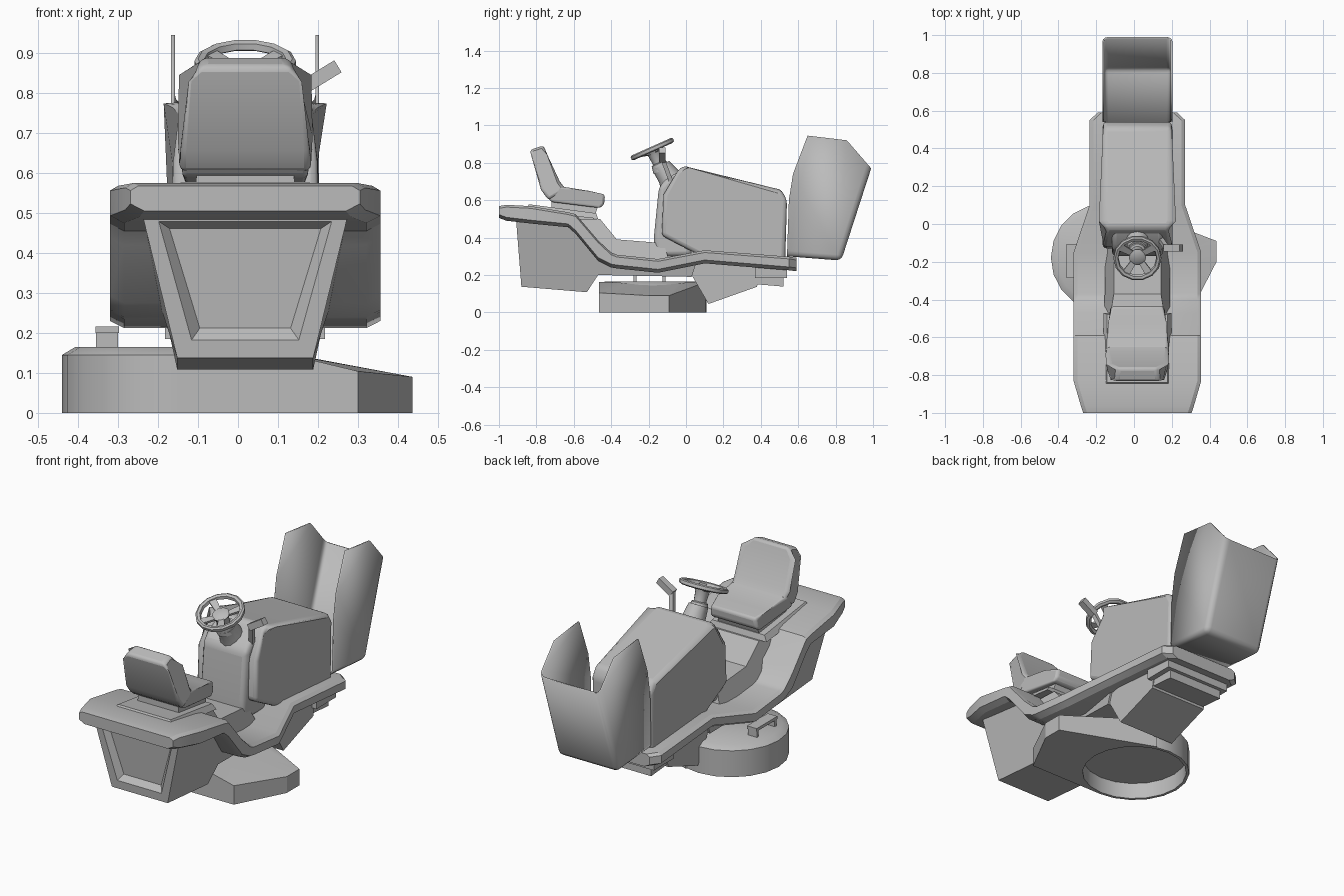
import bpy, bmesh, math
from mathutils import Vector, Matrix

if "Cube" in bpy.data.objects:
    bpy.data.objects.remove(bpy.data.objects["Cube"])

CX = 0.018  # body centreline
grey = bpy.data.materials.new("plain_grey")
grey.diffuse_color = (0.5, 0.5, 0.5, 1)
grey.use_nodes = True
grey.node_tree.nodes["Principled BSDF"].inputs["Base Color"].default_value = grey.diffuse_color


def finish(name, bm, bevel=0, segs=3, angle=35):
    bmesh.ops.recalc_face_normals(bm, faces=bm.faces)
    me = bpy.data.meshes.new(name)
    bm.to_mesh(me)
    bm.free()
    ob = bpy.data.objects.new(name, me)
    bpy.context.collection.objects.link(ob)
    me.materials.append(grey)
    if bevel:
        m = ob.modifiers.new("round", 'BEVEL')
        m.width, m.segments, m.limit_method = bevel, segs, 'ANGLE'
        m.angle_limit = math.radians(30)
    bpy.ops.object.select_all(action='DESELECT')
    ob.select_set(True)
    bpy.context.view_layer.objects.active = ob
    bpy.ops.object.shade_smooth_by_angle(angle=math.radians(angle))
    return ob


def prism_mesh(pts, w=0.1, cx=CX):
    """Side profile (y, z[, half width]) spanned across x."""
    bm = bmesh.new()
    sides = [[bm.verts.new((cx + s * (p[2] if len(p) > 2 else w), p[0], p[1])) for p in pts] for s in (-1, 1)]
    for s in sides:
        bm.faces.new(s)
    for i in range(len(pts)):
        j = (i + 1) % len(pts)
        bm.faces.new((sides[0][i], sides[0][j], sides[1][j], sides[1][i]))
    return bm


def prism(name, pts, w=0.1, cx=CX, bevel=0, segs=3):
    return finish(name, prism_mesh(pts, w, cx), bevel, segs)


def box(name, x, y, z, bevel=0):
    return prism(name, [(y[0], z[0]), (y[1], z[0]), (y[1], z[1]), (y[0], z[1])],
                 (x[1] - x[0]) / 2, (x[0] + x[1]) / 2, bevel)


def loft(bm, rings, closed=False):
    rows = [[bm.verts.new(p) for p in r] for r in rings]
    n = len(rows[0])
    for k in range(len(rows) if closed else len(rows) - 1):
        a, b = rows[k], rows[(k + 1) % len(rows)]
        for i in range(n):
            bm.faces.new((a[i], a[(i + 1) % n], b[(i + 1) % n], b[i]))
    if not closed:
        bm.faces.new(rows[0])
        bm.faces.new(rows[-1])


# Running board and rear fender: stations of (y, half width, bottom, top)
stations = [(-1.0, .287, .505, .568), (-.96, .30, .49, .575), (-.83, .338, .475, .568), (-.63, .338, .455, .535),
            (-.59, .338, .42, .525), (-.47, .338, .275, .385), (-.40, .338, .24, .32), (-.37, .338, .235, .308),
            (-.15, .338, .212, .285), (.1, .253, .262, .332), (.55, .253, .225, .298), (.59, .21, .22, .292)]
bm = bmesh.new()
loft(bm, [[(CX + x, y, z) for x, z in ((-w, t - .012), (-w + .02, t), (w - .02, t), (w, t - .012),
                                       (w, b + .018), (w - .035, b), (-w + .035, b), (-w, b + .018))]
          for y, w, b, t in stations])
finish("running_board", bm, angle=25)

# Central tunnel between seat and dash
prism("centre_tunnel", [(-.62, .50, .15), (-.46, .50, .14), (-.37, .39, .125), (-.12, .37, .125),
                        (-.08, .25, .17), (-.42, .25, .17), (-.60, .40, .175)])

# Rear body with recessed panel on the end face
bm = prism_mesh([(-.91, .515, .262), (-.88, .137, .17), (-.53, .108, .17), (-.47, .20, .19),
                 (.03, .19, .185), (.05, .25, .185), (-.40, .26, .21), (-.62, .49, .255)])
bm.normal_update()
bmesh.ops.recalc_face_normals(bm, faces=bm.faces)
end = min(bm.faces, key=lambda f: f.calc_center_median().y)
bmesh.ops.inset_region(bm, faces=[end], thickness=.058)
bmesh.ops.inset_region(bm, faces=[end], thickness=.034, depth=-.03)
finish("rear_body", bm)

# Front underframe and lower blocks
prism("front_underframe", [(.03, .20), (.12, .045), (.38, .137), (.40, .26), (.05, .28)], .175)
box("front_block_upper", (CX - .20, CX + .20), (.37, .54), (.185, .25))
prism("front_block_lower", [(.38, .15), (.52, .138), (.52, .22), (.38, .22)], .17)

# Seat and its mount
prism("seat_plate", [(-.86, .545, .18), (-.47, .50, .18), (-.48, .53, .16), (-.84, .578, .16)])
prism("seat_pedestal", [(-.72, .52, .13), (-.50, .48, .13), (-.47, .57, .12), (-.72, .61, .12)])
prism("seat_cushion", [(-.76, .635, .155), (-.72, .59, .16), (-.46, .558, .15), (-.438, .575, .14),
                       (-.433, .63, .135), (-.52, .65, .163), (-.66, .672, .163), (-.70, .70, .155)], bevel=.018)
prism("seat_backrest", [(-.775, .655, .165), (-.735, .60, .165), (-.64, .655, .163), (-.675, .70, .163),
                        (-.74, .84, .15), (-.762, .893, .105), (-.835, .868, .11), (-.825, .83, .152)], bevel=.016)

# Engine cowl and dash
prism("engine_cowl", [(-.015, .785, .165), (.02, .775, .182), (.51, .655, .18), (.54, .60, .185), (.53, .27, .185),
                      (.08, .30, .185), (-.13, .41, .185), (-.12, .63, .185), (-.045, .755, .175)], bevel=.022)
prism("dash", [(-.17, .30), (-.17, .42), (-.145, .67), (-.11, .71), (-.03, .76), (.03, .70), (.03, .30)],
      .135, bevel=.025)


# Steering assembly, built around a tilted axis
TILT = Matrix.Translation((CX, -.18, .873)) @ Matrix.Rotation(math.radians(24), 4, 'X')


def ring(r, z, n=14):
    return [TILT @ Vector((r * math.cos(2 * math.pi * i / n), r * math.sin(2 * math.pi * i / n), z)) for i in range(n)]


bm = bmesh.new()
loft(bm, [ring(r, z) for r, z in ((.127, -.008), (.127, .008), (.118, .014), (.104, .010), (.100, -.006), (.114, -.014))], True)
finish("steering_rim", bm, angle=50)
bm = bmesh.new()
loft(bm, [ring(r, z) for r, z in ((.05, -.125), (.043, -.085), (.032, -.08), (.036, -.03), (.046, -.012), (.03, -.004))])
finish("steering_hub", bm)
bm = bmesh.new()
for a in (35, 145, 235, 305):
    rot = Matrix.Rotation(math.radians(a), 4, 'Z')
    loft(bm, [[TILT @ rot @ Vector((x, y, z + dz)) for y, dz in ((-h, -.006), (h, -.006), (h, .006), (-h, .006))]
              for x, h, z in ((.025, .014, -.02), (.108, .02, 0))])
finish("steering_spokes", bm)
# Column from dash to wheel
bm = bmesh.new()
loft(bm, [[Vector((CX + r * math.cos(i * math.pi / 6), y + r * .9 * math.sin(i * math.pi / 6),
                   z + r * .5 * math.sin(i * math.pi / 6))) for i in range(12)]
          for r, y, z in ((.075, -.06, .67), (.06, -.09, .725), (.05, -.135, .785))])
finish("steering_column", bm)

# Hand lever
bm = bmesh.new()
d, n = Vector((.085, 0, .052)), Vector((-.009, 0, .015))
loft(bm, [[c + s * n + Vector((0, t, 0)) for s, t in ((-1, -.018), (1, -.018), (1, .018), (-1, .018))]
          for c in (Vector((.165, -.127, .815)), Vector((.165, -.127, .815)) + d)])
finish("hand_lever", bm)
bm = bmesh.new()
loft(bm, [[Vector((x + a, y + b, z)) for a, b in ((-.012, -.012), (.012, -.012), (.012, .012), (-.012, .012))]
          for x, y, z in ((.14, -.08, .70), (.172, -.127, .825))])
finish("lever_arm", bm)

# Open front shell: two sides, floor and end wall
bm = prism_mesh([(.54, .30), (.83, .277), (.99, .77), (.86, .92), (.65, .945), (.572, .74), (.55, .60)], .185)
bm.normal_update()
bmesh.ops.recalc_face_normals(bm, faces=bm.faces)
is_side = lambda f: abs(f.normal.x) > .9
is_wall = lambda f: f.normal.z < 0 and f.calc_center_median().z < .55 and f.calc_center_median().y > .6
bmesh.ops.delete(bm, geom=[f for f in bm.faces if not (is_side(f) or is_wall(f))], context='FACES')
inner = [e for e in bm.edges if len(e.link_faces) == 2]
bmesh.ops.bevel(bm, geom=inner, offset=.03, segments=3, profile=.5, affect='EDGES')
shell = finish("front_shell", bm, angle=40)
sol = shell.modifiers.new("thickness", 'SOLIDIFY')
sol.thickness, sol.offset = .009, -1

# Mower deck: hollow round pan
DX, DY, R = -.152, -.178, .288
N = 20
pan = [(.255, .165), (R, .145), (R, 0), (.272, 0), (.272, .09)]
bm = bmesh.new()
loft(bm, [[(DX + r * math.cos(2 * math.pi * i / N), DY + r * math.sin(2 * math.pi * i / N), z) for i in range(N)]
          for r, z in pan])
finish("deck_pan", bm)

# Side discharge chute wrapped around the pan
arc = [(DX + .28 * math.cos(math.radians(a)), DY + .28 * math.sin(math.radians(a))) for a in range(-90, 76, 15)]
plan = arc + [(-.07, .105), (.437, -.09), (.437, -.20), (.30, -.465), (.06, -.465), (-.152, -.465)]
height = lambda x: .162 - .072 * min(max((x - .06) / .30, 0), 1)
bm = bmesh.new()
lo = [bm.verts.new((x, y, 0)) for x, y in plan]
hi = [bm.verts.new((x, y, height(x))) for x, y in plan]
for i in range(len(plan)):
    j = (i + 1) % len(plan)
    bm.faces.new((lo[i], lo[j], hi[j], hi[i]))
caps = [bm.faces.new(lo), bm.faces.new(hi)]
bmesh.ops.triangulate(bm, faces=caps)
finish("discharge_chute", bm, angle=20)

# Deck hanger bracket
for y in (-.28, -.125):
    box("bracket_leg", (-.355, -.30), (y, y + .015), (.16, .205))
box("bracket_bar", (-.357, -.298), (-.285, -.105), (.20, .216))
